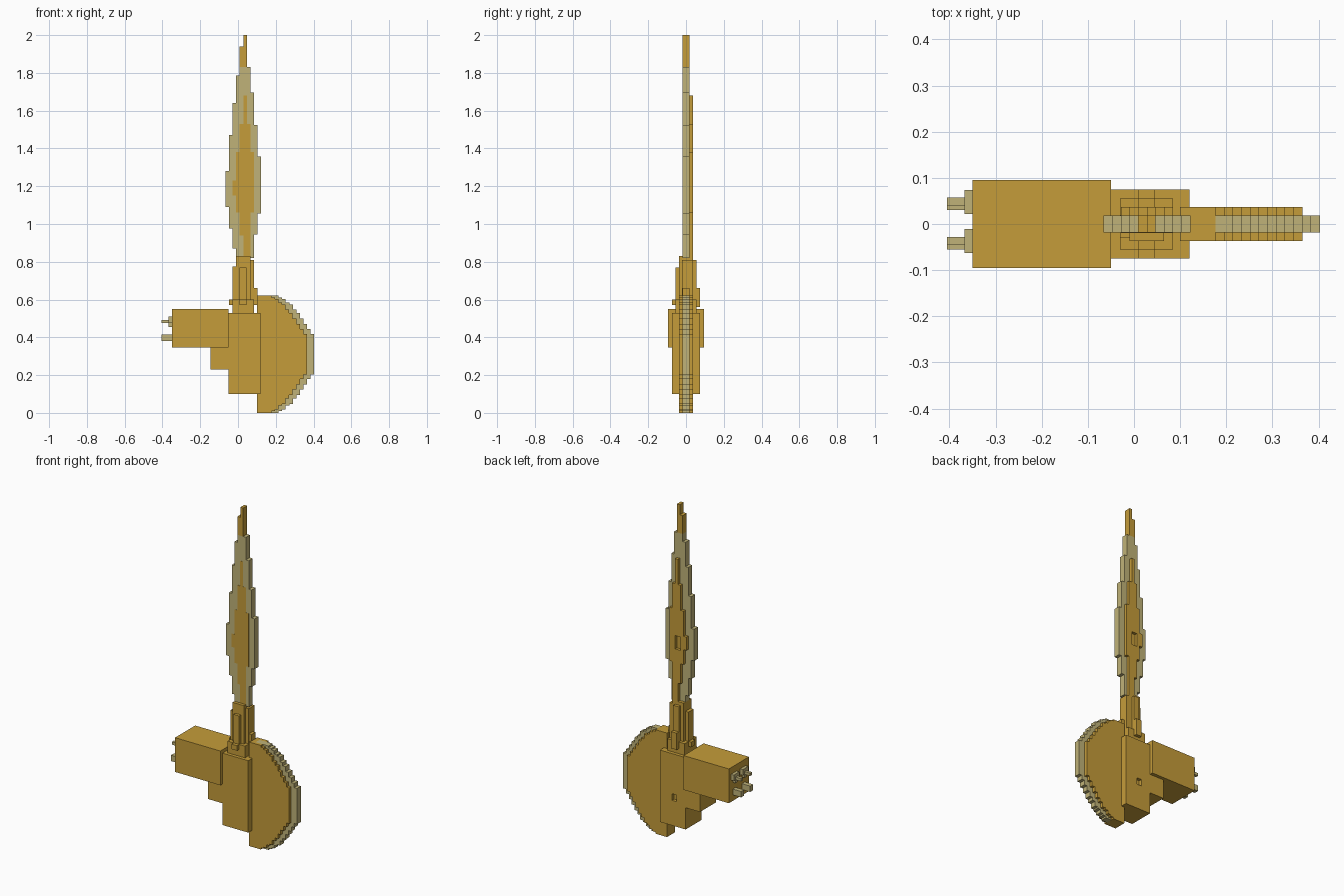
import bpy, bmesh

old = bpy.data.objects.get("Cube")
if old:
    bpy.data.objects.remove(old, do_unlink=True)

V = 0.0188  # size of one block


def material(name, rgb):
    m = bpy.data.materials.new(name)
    m.use_nodes = True
    m.diffuse_color = (*rgb, 1)
    m.node_tree.nodes["Principled BSDF"].inputs["Base Color"].default_value = (*rgb, 1)
    return m


GOLD = material("gold", (0.56, 0.335, 0.042))
PALE = material("pale brass", (0.53, 0.45, 0.19))


def finish(name, bm, mat):
    bmesh.ops.recalc_face_normals(bm, faces=bm.faces)
    me = bpy.data.meshes.new(name)
    bm.to_mesh(me)
    bm.free()
    if mat:
        me.materials.append(mat)
    ob = bpy.data.objects.new(name, me)
    bpy.context.collection.objects.link(ob)
    return ob


def prism(name, outline, y0, y1, mat):
    """Extrude an x-z outline from y0 to y1."""
    bm = bmesh.new()
    face = bm.faces.new([bm.verts.new((x, y0, z)) for x, z in outline])
    ext = bmesh.ops.extrude_face_region(bm, geom=[face])["geom"]
    for v in ext:
        if isinstance(v, bmesh.types.BMVert):
            v.co.y = y1
    return finish(name, bm, mat)


def box(name, x0, x1, y0, y1, z0, z1, mat=GOLD):
    return prism(name, [(x0, z0), (x1, z0), (x1, z1), (x0, z1)], y0, y1, mat)


def stepped(name, top, left, right, y0, y1, mat):
    """Stepped blade: each side lists (column, lower height) from the top down."""
    def side(steps):
        pts, z = [], top
        for k, low in steps:
            x = 0.028 + k * V
            pts += [(x, z), (x, low)]
            z = low
        return pts
    return prism(name, side(left) + side(right)[::-1], y0, y1, mat)


def notch(target, *bounds):
    cutter = box(target.name + "_cutter", *bounds, mat=None)
    cutter.hide_render = True
    cutter.hide_set(True)
    cutter.display_type = 'WIRE'
    mod = target.modifiers.new("notch", 'BOOLEAN')
    mod.operation = 'DIFFERENCE'
    mod.object = cutter
    mod.solver = 'EXACT'


# Central block, hammer head and bracket under it
core = box("core_block", -0.05, 0.12, -0.075, 0.075, 0.10, 0.53)
notch(core, 0.01, 0.04, 0.055, 0.2, 0.25, 0.29)
box("hammer_head", -0.35, -0.05, -0.095, 0.095, 0.345, 0.55)
box("hammer_bracket", -0.145, -0.05, -0.075, 0.075, 0.23, 0.345)

# Prongs on the striking face
for y in (0.048, -0.037):
    side = "back" if y > 0 else "front"
    box(f"upper_prong_base_{side}", -0.368, -0.34, y - 0.026, y + 0.026, 0.475, 0.51, PALE)
    box(f"upper_prong_drop_{side}", -0.368, -0.34, y - 0.009, y + 0.009, 0.455, 0.49, PALE)
    box(f"upper_prong_tip_{side}", -0.405, -0.36, y - 0.009, y + 0.009, 0.475, 0.492, PALE)
    box(f"lower_prong_{side}", -0.405, -0.34, y - 0.018, y + 0.009, 0.38, 0.415, PALE)

# Crescent axe blade with a thinner pale edge, mirrored about its middle height
HALF = [0.311, 0.301, 0.292, 0.273, 0.264, 0.236, 0.217, 0.188, 0.160, 0.132, 0.107]
MID = 0.311


def crescent(name, back, first, thick, mat):
    pts = [(back, MID + HALF[0])]
    for i, h in enumerate(HALF):
        x = first + i * V
        pts += [(x - V if i else back + 0.01, MID + h), (x, MID + h)]
    pts = pts[:1] + pts[2:]
    prism(name, pts + [(x, 2 * MID - z) for x, z in reversed(pts)], -thick, thick, mat)


crescent("axe_blade", 0.10, 0.177, 0.037, GOLD)
crescent("axe_edge", 0.13, 0.215, 0.0185, PALE)

# Stepped socket carrying the spear
box("socket_base", -0.03, 0.085, -0.055, 0.055, 0.52, 0.60)
box("socket_core", -0.01, 0.065, -0.037, 0.037, 0.53, 0.83)
box("socket_left_rib", 0.028, 0.084, -0.02, 0.037, 0.55, 0.81)
box("socket_right_rib", -0.03, 0.02, -0.03, 0.02, 0.55, 0.775)
box("socket_front_rib", 0.009, 0.046, -0.055, 0.0, 0.57, 0.77)
box("socket_back_rib", 0.009, 0.046, 0.0, 0.055, 0.57, 0.81)
box("socket_left_foot", 0.05, 0.103, -0.018, 0.018, 0.57, 0.66)
box("socket_right_foot", -0.048, 0.0, -0.018, 0.018, 0.57, 0.60)
box("socket_back_foot", 0.009, 0.046, 0.03, 0.075, 0.56, 0.66)
box("socket_front_foot", 0.009, 0.046, -0.075, -0.03, 0.57, 0.60)

# Spear blade and gold tip
stepped("spear_blade", 1.83,
        [(-1, 1.785), (-2, 1.64), (-3, 1.47), (-4, 1.28), (-5, 1.09),
         (-4, 0.977), (-3, 0.87), (-2, 0.82)],
        [(2, 1.695), (3, 1.525), (4, 1.357), (5, 1.056), (4, 0.945), (3, 0.82)],
        -0.0185, 0.0185, PALE)
stepped("spear_tip", 2.0, [(0, 1.94), (-1, 1.83)], [(1, 1.83)], -0.0185, 0.0185, GOLD)

# Gold ridge: inlaid on the front, raised on the back
RIDGE_L = [(0, 1.53), (-1, 1.38), (-2, 1.23), (-3, 1.15), (-2, 1.06), (-1, 0.94), (0, 0.82)]
RIDGE_R = [(1, 1.53), (2, 1.38), (3, 1.06), (2, 0.82)]
stepped("spear_inlay", 1.68, RIDGE_L, RIDGE_R, -0.0195, -0.0175, GOLD)
ridge = stepped("spear_ridge", 1.68, RIDGE_L, RIDGE_R, 0.01, 0.037, GOLD)
notch(ridge, 0.01, 0.046, 0.02, 0.1, 1.14, 1.22)
